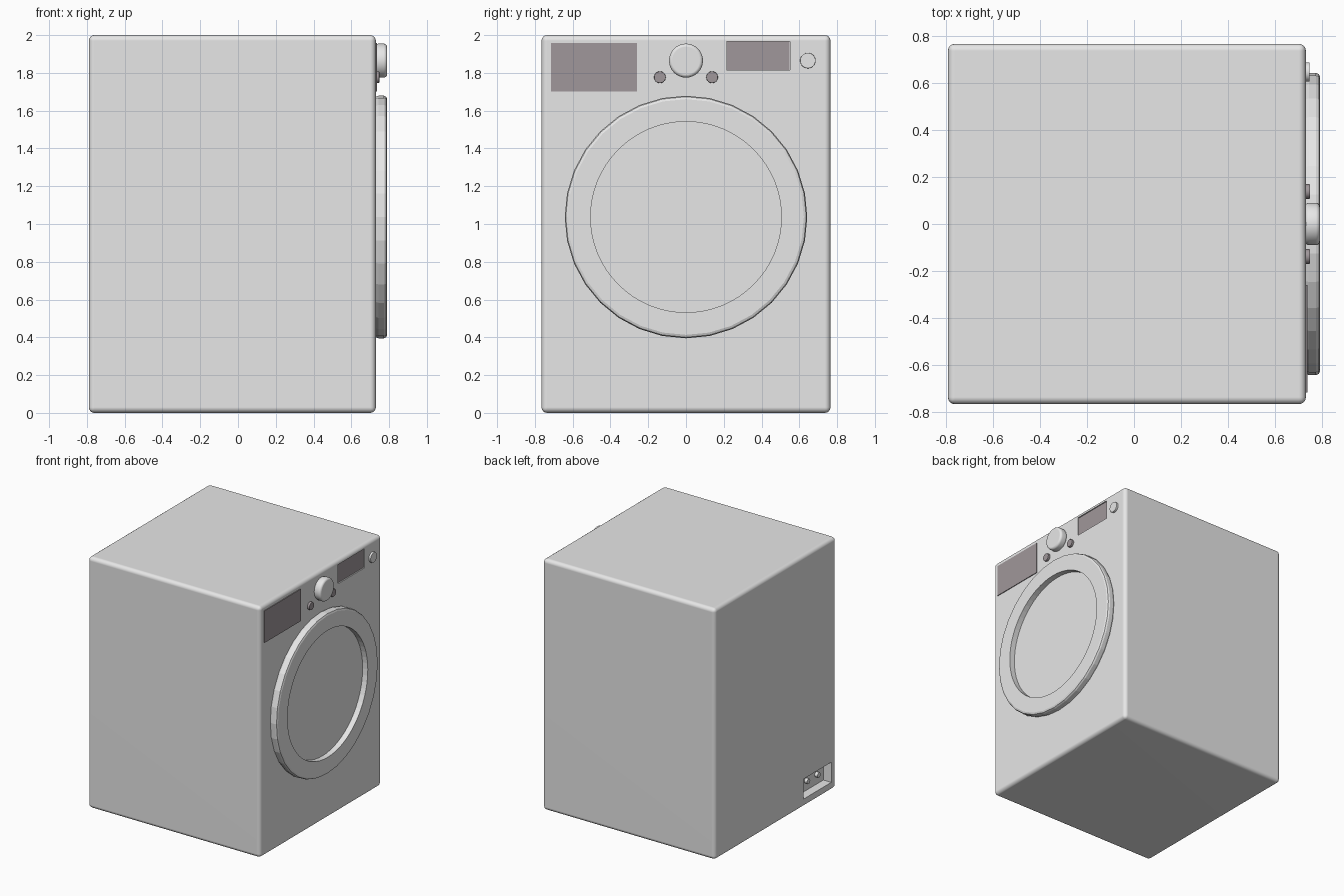
import bpy, math

if "Cube" in bpy.data.objects:
    bpy.data.objects.remove(bpy.data.objects["Cube"])


def material(name, rgb):
    m = bpy.data.materials.new(name)
    m.diffuse_color = (*rgb, 1)
    m.use_nodes = True
    m.node_tree.nodes["Principled BSDF"].inputs["Base Color"].default_value = m.diffuse_color
    return m


WHITE = material("white_enamel", (0.8, 0.8, 0.8))
GREY = material("warm_grey_panel", (0.35, 0.31, 0.325))


def finish(o, name, mat):
    o.name = name
    o.data.materials.append(mat)
    return o


def box(name, x, y, z, mat):
    bpy.ops.mesh.primitive_cube_add(size=1)
    o = finish(bpy.context.object, name, mat)
    for v in o.data.vertices:
        v.co = [r[0] if c < 0 else r[1] for c, r in zip(v.co, (x, y, z))]
    return o


def disc(name, x0, x1, y, z, r, mat, sides=32):
    """Cylinder lying along x."""
    bpy.ops.mesh.primitive_cylinder_add(vertices=sides, radius=r, depth=x1 - x0,
                                        location=((x0 + x1) / 2, y, z),
                                        rotation=(0, math.pi / 2, 0))
    return finish(bpy.context.object, name, mat)


def apply(o, m):
    bpy.ops.object.select_all(action='DESELECT')
    o.select_set(True)
    bpy.context.view_layer.objects.active = o
    bpy.ops.object.modifier_apply(modifier=m.name)


def bevel(o, width, segments):
    m = o.modifiers.new("bevel", 'BEVEL')
    m.width, m.segments, m.limit_method, m.angle_limit = width, segments, 'ANGLE', 0.7
    apply(o, m)


def cut(o, cutter):
    m = o.modifiers.new("cut", 'BOOLEAN')
    m.operation, m.object, m.solver = 'DIFFERENCE', cutter, 'EXACT'
    apply(o, m)
    bpy.data.objects.remove(cutter)


def smooth(o):
    bpy.ops.object.select_all(action='DESELECT')
    o.select_set(True)
    bpy.context.view_layer.objects.active = o
    bpy.ops.object.shade_smooth_by_angle(angle=math.radians(40))
    m = o.modifiers.new("weighted", 'WEIGHTED_NORMAL')
    m.keep_sharp = True


# cabinet with display recess and rear service pocket
body = box("cabinet", (-0.79, 0.73), (-0.765, 0.765), (0, 2), WHITE)
bevel(body, 0.03, 4)
cut(body, box("display_cutter", (0.718, 0.8), (0.215, 0.55), (1.815, 1.967), WHITE))
cut(body, box("pocket_cutter", (-0.85, -0.72), (-0.70, -0.35), (0.065, 0.225), WHITE))
smooth(body)

# pipe stubs in the rear pocket
for i, y in enumerate((-0.48, -0.61)):
    smooth(disc(f"pipe_stub_{i}", -0.745, -0.715, y, 0.145, 0.02, WHITE, 16))

# faceted door ring with sunken window
door = disc("door", 0.725, 0.79, 0, 1.037, 0.642, WHITE, 32)
bevel(door, 0.018, 2)
cut(door, disc("window_cutter", 0.745, 0.9, 0, 1.037, 0.505, WHITE, 64))

# drawer front and display
box("detergent_drawer", (0.728, 0.736), (-0.715, -0.26), (1.702, 1.957), GREY)
box("display", (0.716, 0.722), (0.216, 0.549), (1.816, 1.966), GREY)

# program knob
knob = disc("knob", 0.725, 0.79, 0, 1.865, 0.09, WHITE, 32)
bevel(knob, 0.018, 3)
smooth(knob)

# buttons
for side, y in (("left", -0.138), ("right", 0.138)):
    b = disc(f"{side}_button", 0.725, 0.748, y, 1.777, 0.031, GREY, 24)
    bevel(b, 0.004, 2)
    smooth(b)
power = disc("power_button", 0.725, 0.746, 0.645, 1.865, 0.041, WHITE, 32)
bevel(power, 0.003, 2)
smooth(power)
